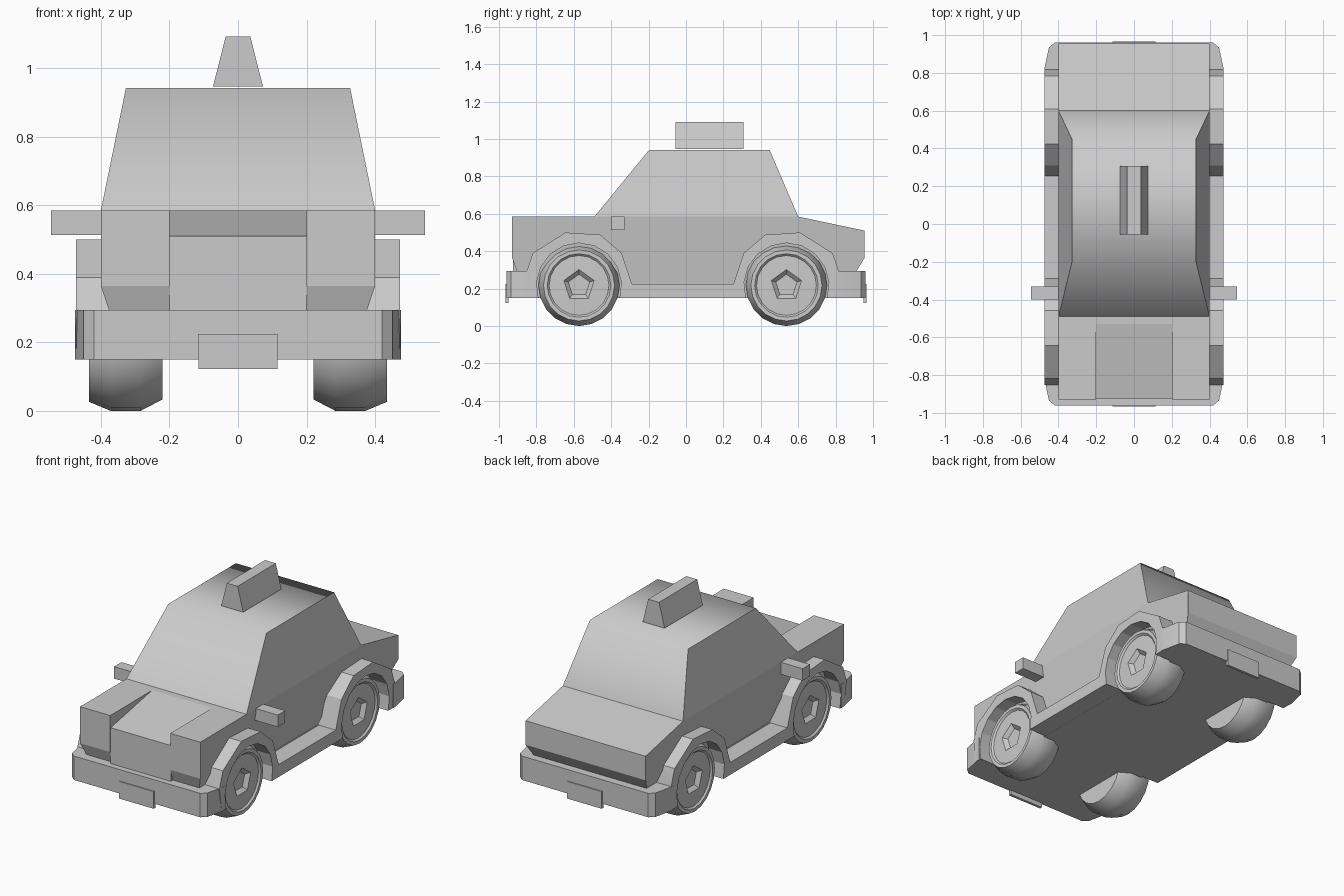
import bpy, bmesh
from math import sin, cos, pi, radians

if "Cube" in bpy.data.objects:
    bpy.data.objects.remove(bpy.data.objects["Cube"])


def finish(name, bm, mirror=False, angle=35):
    bmesh.ops.recalc_face_normals(bm, faces=bm.faces)
    mesh = bpy.data.meshes.new(name)
    bm.to_mesh(mesh)
    bm.free()
    obj = bpy.data.objects.new(name, mesh)
    bpy.context.collection.objects.link(obj)
    bpy.ops.object.select_all(action='DESELECT')
    obj.select_set(True)
    bpy.context.view_layer.objects.active = obj
    bpy.ops.object.shade_smooth_by_angle(angle=radians(angle))
    if mirror:
        obj.modifiers.new("mirror", 'MIRROR').use_mirror_merge = False
    return obj


def loft(name, loops, mirror=False, angle=35):
    """Skin closed loops of equal length and cap both ends."""
    bm = bmesh.new()
    rings = [[bm.verts.new(p) for p in loop] for loop in loops]
    n = len(rings[0])
    for a, b in zip(rings, rings[1:]):
        for i in range(n):
            j = (i + 1) % n
            bm.faces.new((a[i], a[j], b[j], b[i]))
    bm.faces.new(rings[0][::-1])
    bm.faces.new(rings[-1])
    return finish(name, bm, mirror, angle)


def side_prism(name, profile, x0, x1, **kw):
    return loft(name, [[(x, y, z) for y, z in profile] for x in (x0, x1)], **kw)


def rect(x, y0, y1, z):
    return [(-x, y0, z), (x, y0, z), (x, y1, z), (-x, y1, z)]


def box(name, x0, x1, y0, y1, z0, z1, **kw):
    return side_prism(name, [(y0, z0), (y1, z0), (y1, z1), (y0, z1)], x0, x1, **kw)


FRONT_Y, REAR_Y, WHEEL_R = -0.572, 0.537, 0.217

# Body centre with the hood sloping down to the grille
side_prism("body_centre", [(-.925, .225), (-.925, .51), (-.53, .585), (.6, .585),
                           (.955, .51), (.955, .365), (.87, .225)], -.2, .2, angle=10)

# Body sides: raised fenders, tucked in along the lower edge
flank = [(-.88, .225), (-.93, .365), (-.93, .585), (.6, .585),
         (.955, .51), (.955, .365), (.87, .225)]
loft("body_side", [[(.2, y, z) for y, z in flank],
                   [(.353 if z < .3 else .4, y, z) for y, z in flank]],
     mirror=True, angle=10)

# Cabin
loft("cabin", [rect(.4, -.49, .6, .585), rect(.327, -.197, .447, .942)], angle=70)

# Roof sign
loft("roof_sign", [rect(.073, -.055, .308, .946), rect(.036, -.055, .308, 1.092)])

# Floor
box("floor", -.36, .36, -.82, .82, .15, .228)

# Bumpers and plates
half = [(.475, .8), (.475, .82), (.45, .935), (.42, .96)]
plan = half + [(-x, y) for x, y in reversed(half)]
for name, s in (("front", -1), ("rear", 1)):
    loft(name + "_bumper", [[(x, s * y, z) for x, y in plan] for z in (.15, .294)])
    box(name + "_plate", -.115, .115, s * .95, s * .966, .122, .225)

# Wheel arches joined by the sill, one strip per side
outer = [(-.28, .294), (-.247, .39), (-.072, .5), (.113, .488), (.228, .39), (.283, .225)]
inner = [(.227 * cos(radians(a)), WHEEL_R + .227 * sin(radians(a)))
         for a in [-17 + 214 * i / 10 for i in range(11)]]
strip = [(-.83, .15)]
strip += [(FRONT_Y + y, z) for y, z in outer]
strip += [(REAR_Y - y, z) for y, z in reversed(outer)]
strip += [(.83, .15)]
strip += [(REAR_Y + y, z) for y, z in inner]
strip += [(FRONT_Y + y, z) for y, z in inner]
side_prism("arches_and_sill", strip, .35, .473, mirror=True, angle=20)

# Side mirrors
box("side_mirror", .36, .545, -.4, -.33, .513, .585, mirror=True)


# Wheels: chamfered tyre with a pentagonal recess in the hub
def wheel(name, cy):
    sides = 20

    def ring(x, r, pentagon=False):
        pts = []
        for i in range(sides):
            a = 2 * pi * i / sides
            k = cos(pi / 5) / cos(a % (2 * pi / 5) - pi / 5) if pentagon else 1
            pts.append((x, cy + r * k * sin(a), WHEEL_R + r * k * cos(a)))
        return pts
    loft(name, [ring(.22, .183), ring(.285, WHEEL_R), ring(.37, WHEEL_R),
                ring(.435, .19), ring(.435, .17), ring(.425, .16),
                ring(.428, .085, True), ring(.405, .06, True)], mirror=True, angle=40)


wheel("front_wheel", FRONT_Y)
wheel("rear_wheel", REAR_Y)
